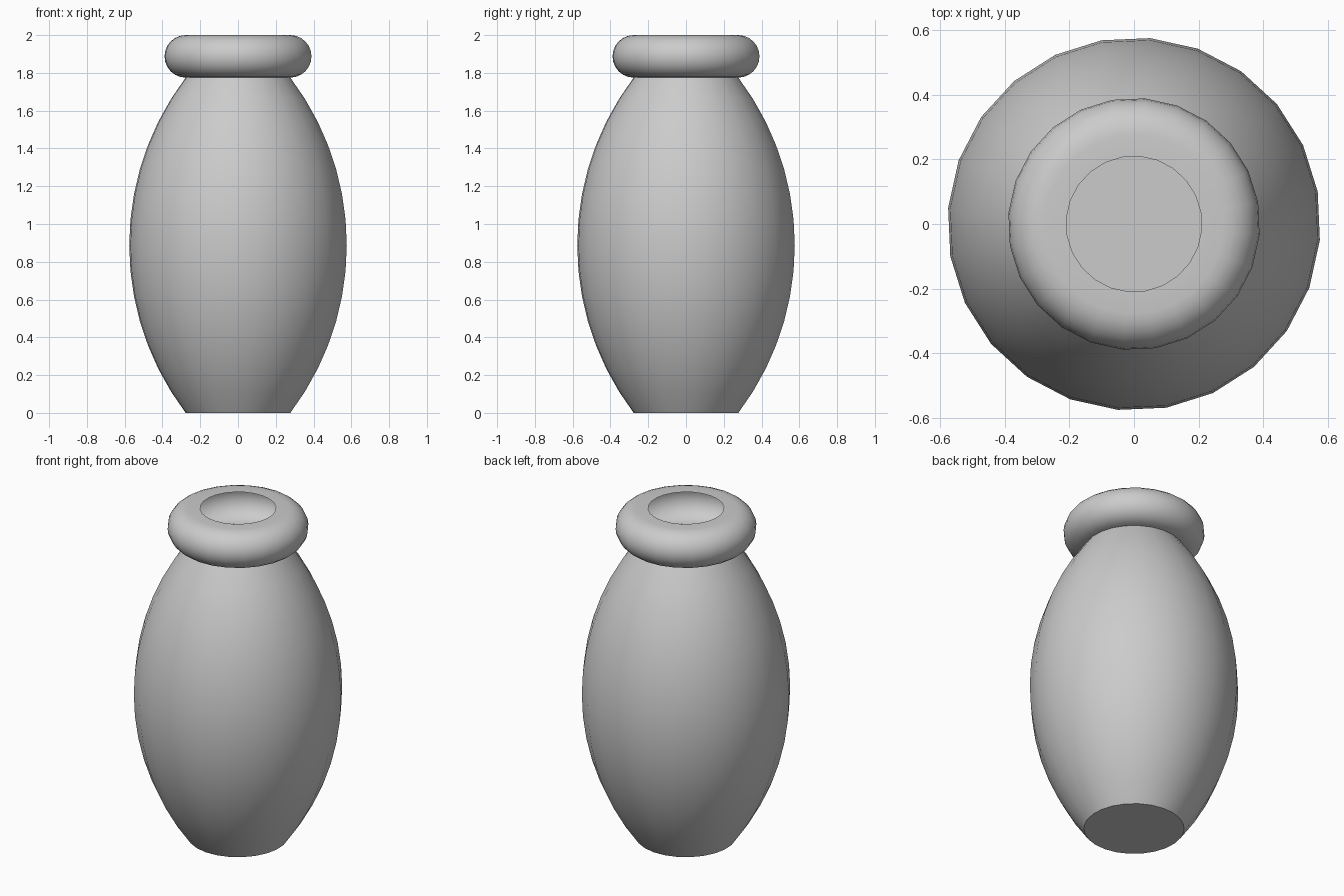
import bpy
import bmesh
import math

SIDES = 24
TURN = math.radians(10)

cube = bpy.data.objects.get("Cube")
if cube:
    bpy.data.objects.remove(cube, do_unlink=True)

grey = bpy.data.materials.new("plain grey")
grey.use_nodes = True
colour = (0.6, 0.6, 0.6, 1)
grey.diffuse_color = colour
grey.node_tree.nodes["Principled BSDF"].inputs["Base Color"].default_value = colour


def lathe(name, profile, close_bottom=False):
    """Spin (radius, height) points around z into a thin shell."""
    bm = bmesh.new()
    rings = []
    for radius, height in profile:
        angles = [TURN + math.tau * i / SIDES for i in range(SIDES)]
        rings.append([bm.verts.new((radius * math.cos(a), radius * math.sin(a), height))
                      for a in angles])
    for low, high in zip(rings, rings[1:]):
        for i in range(SIDES):
            j = (i + 1) % SIDES
            bm.faces.new((low[i], low[j], high[j], high[i]))
    if close_bottom:
        bm.faces.new(rings[0][::-1])
    mesh = bpy.data.meshes.new(name)
    bm.to_mesh(mesh)
    bm.free()
    mesh.materials.append(grey)
    obj = bpy.data.objects.new(name, mesh)
    bpy.context.collection.objects.link(obj)
    bpy.ops.object.select_all(action='DESELECT')
    obj.select_set(True)
    bpy.context.view_layer.objects.active = obj
    bpy.ops.object.shade_smooth_by_angle(angle=math.radians(30))
    return obj


# Barrel body: a circular arc from the foot to the neck, with a flat base
NECK_Z, NECK_R, BELLY_R = 1.775, 0.278, 0.578
half = NECK_Z / 2
bulge = BELLY_R - NECK_R
arc_r = (half ** 2 + bulge ** 2) / (2 * bulge)
sweep = math.asin(half / arc_r)
STEPS = 14
body_profile = []
for i in range(STEPS + 1):
    a = sweep * (2 * i / STEPS - 1)
    body_profile.append((BELLY_R - arc_r + arc_r * math.cos(a), half + arc_r * math.sin(a)))
lathe("vase_body", body_profile, close_bottom=True)

# Hollow rounded lip: half circle outward, then flat in to the open mouth
lip_r = (2 - NECK_Z) / 2
LIP_STEPS = 12
lip_profile = []
for i in range(LIP_STEPS + 1):
    a = math.pi * (i / LIP_STEPS - 0.5)
    lip_profile.append((NECK_R + lip_r * math.cos(a), NECK_Z + lip_r + lip_r * math.sin(a)))
lip_profile.append((0.21, 2))
lathe("vase_lip", lip_profile)
